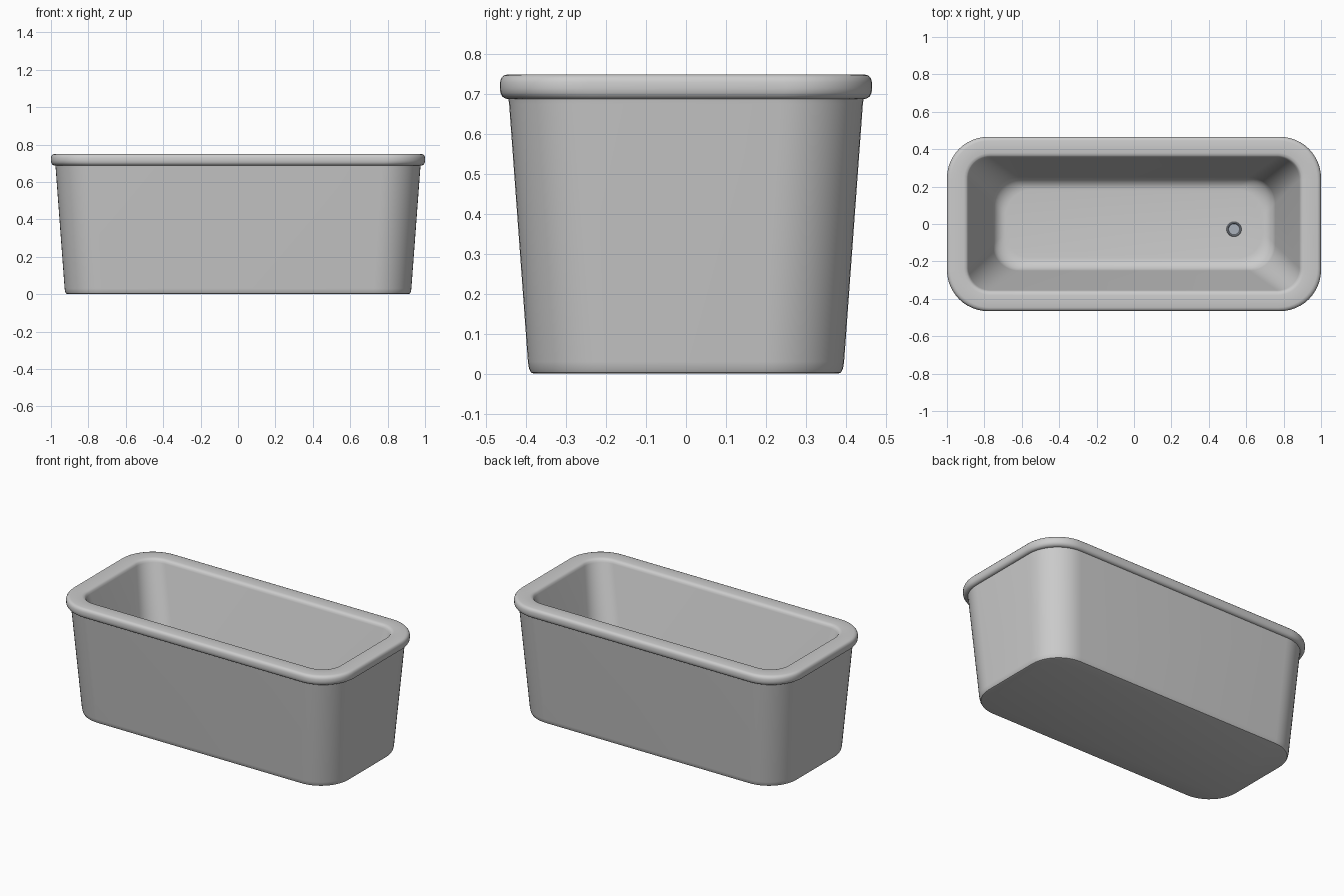
import bpy, bmesh, math
from math import sin, cos, pi

if "Cube" in bpy.data.objects:
    bpy.data.objects.remove(bpy.data.objects["Cube"])

N = 12  # segments per rounded corner


def ring(bm, hx, hy, r, z):
    """Rounded rectangle of vertices at height z."""
    verts = []
    for k, (sx, sy) in enumerate([(1, 1), (-1, 1), (-1, -1), (1, -1)]):
        for i in range(N + 1):
            a = (k + i / N) * pi / 2
            verts.append(bm.verts.new((sx * (hx - r) + r * cos(a),
                                       sy * (hy - r) + r * sin(a), z)))
    return verts


def finish(bm, name, angle=40):
    bmesh.ops.recalc_face_normals(bm, faces=bm.faces)
    me = bpy.data.meshes.new(name)
    bm.to_mesh(me)
    bm.free()
    ob = bpy.data.objects.new(name, me)
    bpy.context.collection.objects.link(ob)
    bpy.ops.object.select_all(action='DESELECT')
    ob.select_set(True)
    bpy.context.view_layer.objects.active = ob
    bpy.ops.object.shade_smooth_by_angle(angle=math.radians(angle))
    return ob


# Tub: (half x, half y, corner radius, z) from the base, over the rim, to the floor
profile = [
    (0.910, 0.380, 0.19, 0.0), (0.919, 0.388, 0.195, 0.003), (0.924, 0.393, 0.20, 0.012),
    (0.927, 0.396, 0.20, 0.03), (0.975, 0.443, 0.21, 0.675), (0.977, 0.445, 0.21, 0.688),
    (0.986, 0.452, 0.215, 0.689), (0.994, 0.460, 0.22, 0.694), (0.999, 0.465, 0.22, 0.704),
    (1.0, 0.466, 0.22, 0.715), (1.0, 0.466, 0.22, 0.730), (0.997, 0.463, 0.22, 0.740),
    (0.991, 0.457, 0.215, 0.747), (0.980, 0.446, 0.21, 0.750),
    (0.910, 0.380, 0.14, 0.750), (0.897, 0.367, 0.13, 0.747),
    (0.889, 0.359, 0.12, 0.740), (0.885, 0.355, 0.12, 0.728),
]
# Inner wall, then the rounded turn into the floor
profile.append((0.755, 0.250, 0.14, 0.16))
for i in range(1, 7):
    t = i / 6 * pi / 2
    d = 0.055 * (1 - cos(t)) + 0.012 * sin(t)
    profile.append((0.755 - d, 0.250 - d, 0.14, 0.16 - 0.06 * sin(t)))

bm = bmesh.new()
rings = [ring(bm, *p) for p in profile]
for a, b in zip(rings, rings[1:]):
    n = len(a)
    for i in range(n):
        j = (i + 1) % n
        bm.faces.new((a[i], a[j], b[j], b[i]))
bm.faces.new(rings[0])
bm.faces.new(rings[-1])
finish(bm, "bathtub")

# Drain: raised ring around a shallow disc, revolved
bm = bmesh.new()
section = [(0.040, 0.098), (0.040, 0.105), (0.037, 0.109), (0.033, 0.109),
           (0.030, 0.105), (0.029, 0.103)]
loops = [[bm.verts.new((0.535 + r * cos(2 * pi * i / 32), -0.028 + r * sin(2 * pi * i / 32), z))
          for i in range(32)] for r, z in section]
for a, b in zip(loops, loops[1:]):
    for i in range(32):
        j = (i + 1) % 32
        bm.faces.new((a[i], a[j], b[j], b[i]))
bm.faces.new(loops[0])
bm.faces.new(loops[-1])
drain = finish(bm, "drain")
metal = bpy.data.materials.new("drain_metal")
metal.diffuse_color = (0.40, 0.44, 0.50, 1)
metal.use_nodes = True
metal.node_tree.nodes["Principled BSDF"].inputs["Base Color"].default_value = metal.diffuse_color
drain.data.materials.append(metal)
